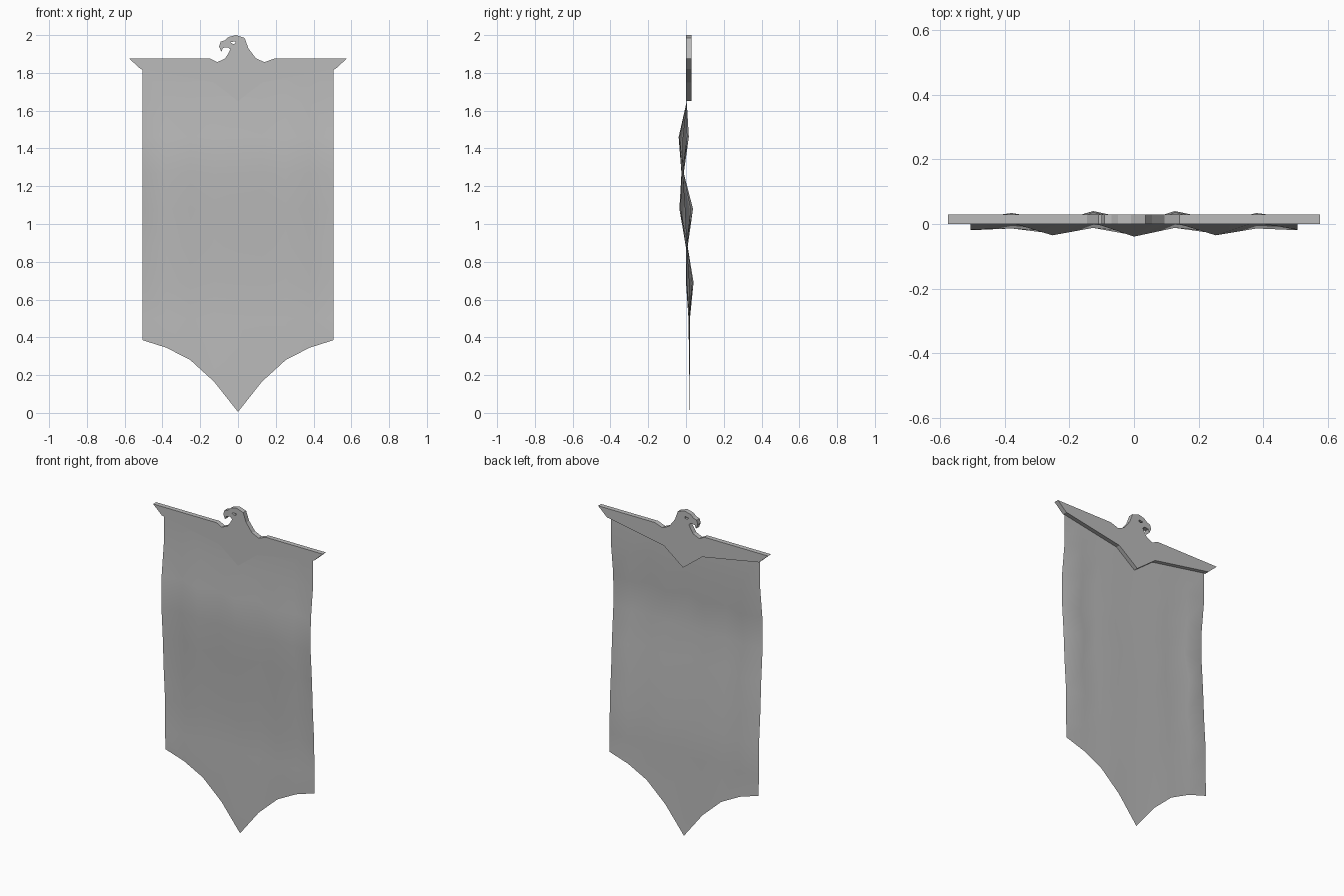
import bpy, bmesh, math

if "Cube" in bpy.data.objects:
    bpy.data.objects.remove(bpy.data.objects["Cube"])

grey = bpy.data.materials.new("plain grey")
grey.diffuse_color = (0.5, 0.5, 0.5, 1)
grey.use_nodes = True
grey.node_tree.nodes["Principled BSDF"].inputs["Base Color"].default_value = grey.diffuse_color


def finish(bm, name):
    bmesh.ops.recalc_face_normals(bm, faces=bm.faces)
    mesh = bpy.data.meshes.new(name)
    bm.to_mesh(mesh)
    bm.free()
    mesh.materials.append(grey)
    obj = bpy.data.objects.new(name, mesh)
    bpy.context.collection.objects.link(obj)
    return obj


# Bird-shaped top bar: outline extruded from front to back
outline = [
    (0, 1.65), (0.13, 1.75), (0.515, 1.82), (0.575, 1.875), (0.19, 1.875),
    (0.14, 1.857), (0.095, 1.877), (0.055, 1.93), (0.035, 1.985), (-0.01, 2.0),
    (-0.05, 1.99), (-0.07, 1.972), (-0.092, 1.965), (-0.1, 1.94), (-0.088, 1.912),
    (-0.08, 1.932), (-0.055, 1.936), (-0.04, 1.925), (-0.05, 1.905),
    (-0.07, 1.875), (-0.11, 1.857), (-0.145, 1.875), (-0.575, 1.875),
    (-0.515, 1.82), (-0.13, 1.75)]
eye = [(-0.04, 1.962), (-0.012, 1.968), (-0.014, 1.955), (-0.026, 1.953)]


def prism(points, y0, y1, name):
    bm = bmesh.new()
    face = bm.faces.new([bm.verts.new((x, y0, z)) for x, z in points])
    ext = bmesh.ops.extrude_face_region(bm, geom=[face])
    moved = [v for v in ext["geom"] if isinstance(v, bmesh.types.BMVert)]
    bmesh.ops.translate(bm, verts=moved, vec=(0, y1 - y0, 0))
    return finish(bm, name)


emblem = prism(outline, 0, 0.029, "bird_top_bar")

# Eye slot cut through the head
cutter = prism(eye, -0.05, 0.08, "eye_cutter")
cutter.hide_render = True
cutter.hide_viewport = True
cut = emblem.modifiers.new("eye", 'BOOLEAN')
cut.operation = 'DIFFERENCE'
cut.solver = 'EXACT'
cut.object = cutter

# Hanging cloth: rows of (height, sway, fold depth)
rows = [(1.84, 0.004, 0), (1.65, 0.004, 0), (1.46, -0.012, 0.027),
        (1.27, -0.018, 0.006), (1.08, 0.001, 0.036), (0.88, 0.004, 0.005),
        (0.69, 0.02, 0.02), (0.5, 0.017, 0.004)]
hem = [0.005, 0.165, 0.28, 0.345, 0.385]     # pointed lower edge, centre to side
fade = [1, 1, 0.85, 0.7, 0.2]                # folds get shallower toward the sides
bm = bmesh.new()
grid = []
for z, sway, depth in rows + [(None, 0.02, 0)]:
    line = []
    for i in range(-4, 5):
        k = abs(i)
        fold = -math.cos(math.pi * k) * depth * fade[k]
        height = hem[k] if z is None else z
        line.append(bm.verts.new((i * 0.1263, sway + fold, height)))
    grid.append(line)
for a, b in zip(grid, grid[1:]):
    for i in range(8):
        bm.faces.new((a[i], b[i], b[i + 1], a[i + 1]))
cloth = finish(bm, "banner_cloth")
for p in cloth.data.polygons:
    p.use_smooth = True
